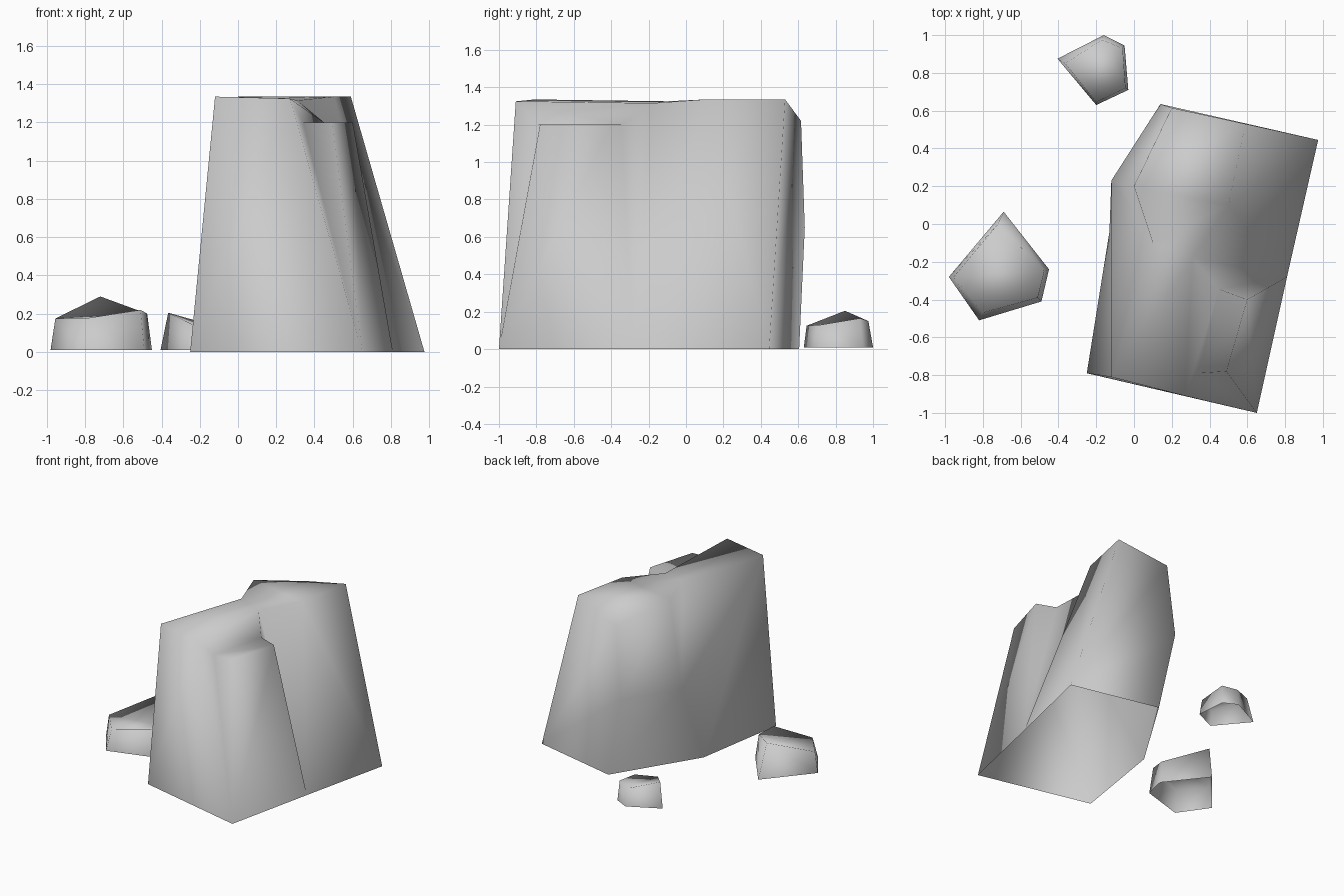
import bpy
import bmesh

default_cube = bpy.data.objects.get("Cube")
if default_cube:
    bpy.data.objects.remove(default_cube, do_unlink=True)

# Single stone colour
stone = bpy.data.materials.new("stone_grey")
stone.use_nodes = True
stone.diffuse_color = (0.6, 0.6, 0.6, 1)
stone.node_tree.nodes["Principled BSDF"].inputs["Base Color"].default_value = stone.diffuse_color


def build_rock(name, corners, faces):
    """Make a softly shaded rock shell, open underneath, from named corners and faces."""
    bm = bmesh.new()
    verts = {key: bm.verts.new(co) for key, co in corners.items()}
    for face in faces:
        bm.faces.new([verts[key] for key in face]).smooth = True
    bmesh.ops.recalc_face_normals(bm, faces=bm.faces)
    mesh = bpy.data.meshes.new(name)
    bm.to_mesh(mesh)
    bm.free()
    mesh.materials.append(stone)
    obj = bpy.data.objects.new(name, mesh)
    bpy.context.collection.objects.link(obj)


def build_pebble(name, base, top):
    """Join a ground outline to a tilted top outline with the same number of corners."""
    count = len(base)
    corners = {("base", i): (x, y, 0.01) for i, (x, y) in enumerate(base)}
    corners.update({("top", i): co for i, co in enumerate(top)})
    faces = [[("top", 0), ("top", 1), ("top", count - 1)],
             [("top", i) for i in range(1, count)]]
    for i in range(count):
        j = (i + 1) % count
        faces.append([("base", i), ("base", j), ("top", j), ("top", i)])
    build_rock(name, corners, faces)


# Boulder: ground outline, bulging rear corners, upper rim and lower ledge
boulder = {
    # ground outline
    "front_left": (-0.25, -0.79, 0),
    "front_right": (0.65, -1, 0),
    "side_right": (0.81, -0.28, 0),
    "back_right": (0.975, 0.445, 0),
    "back_left": (0.27, 0.605, 0),
    "side_left": (-0.13, -0.04, 0),
    # rear bulge
    "bulge_back": (0.14, 0.635, 0.65),
    "bulge_left": (-0.12, 0.23, 0.65),
    # upper rim
    "rim_front_left": (-0.12, -0.81, 1.335),
    "rim_front": (0.27, -0.91, 1.325),
    "rim_inner": (0.31, -0.18, 1.315),
    "rim_side": (0.5, 0.1, 1.335),
    "rim_back_right": (0.59, 0.53, 1.335),
    "rim_back": (0.2, 0.615, 1.22),
    "rim_left": (0, 0.2, 1.335),
    "rim_notch": (0.1, -0.1, 1.325),
    # ledge
    "ledge_front": (0.34, -0.79, 1.2),
    "ledge_tip": (0.49, -0.78, 1.2),
    "ledge_side": (0.6, -0.4, 1.2),
    "ledge_inner": (0.45, -0.345, 1.2),
}
boulder_faces = [
    # front
    "front_left front_right rim_front rim_front_left",
    "rim_front front_right ledge_front",
    "ledge_front front_right ledge_tip",
    # right side, with the lower block standing proud of the wall behind it
    "front_right side_right ledge_side ledge_tip",
    "side_right ledge_inner ledge_side",
    "side_right rim_inner ledge_inner",
    "side_right rim_side rim_inner",
    "side_right back_right rim_side",
    "back_right rim_back_right rim_side",
    # ledge and its riser
    "ledge_front ledge_tip ledge_side ledge_inner",
    "rim_front ledge_front ledge_inner rim_inner",
    # top
    "rim_front_left rim_front rim_inner rim_notch",
    "rim_notch rim_inner rim_side",
    "rim_left rim_notch rim_side",
    "rim_left rim_side rim_back_right",
    "rim_back rim_left rim_back_right",
    # back
    "back_right back_left bulge_back",
    "back_right bulge_back rim_back",
    "back_right rim_back rim_back_right",
    "back_left side_left bulge_left bulge_back",
    "bulge_back bulge_left rim_left rim_back",
    # left side
    "front_left side_left rim_front_left",
    "side_left bulge_left rim_front_left",
    "rim_front_left bulge_left rim_notch",
    "rim_notch bulge_left rim_left",
]
build_rock("boulder", boulder, [face.split() for face in boulder_faces])

# Larger loose stone beside the boulder
build_pebble(
    "large_pebble",
    [(-0.69, 0.065), (-0.45, -0.24), (-0.49, -0.41), (-0.82, -0.51), (-0.98, -0.28)],
    [(-0.72, 0, 0.29), (-0.475, -0.25, 0.2), (-0.51, -0.39, 0.22),
     (-0.8, -0.47, 0.175), (-0.955, -0.28, 0.175)],
)

# Smaller loose stone behind it
build_pebble(
    "small_pebble",
    [(-0.405, 0.875), (-0.16, 1), (-0.05, 0.945), (-0.03, 0.71), (-0.2, 0.63)],
    [(-0.365, 0.85, 0.205), (-0.17, 0.975, 0.15), (-0.06, 0.93, 0.165),
     (-0.045, 0.72, 0.13), (-0.2, 0.645, 0.125)],
)
